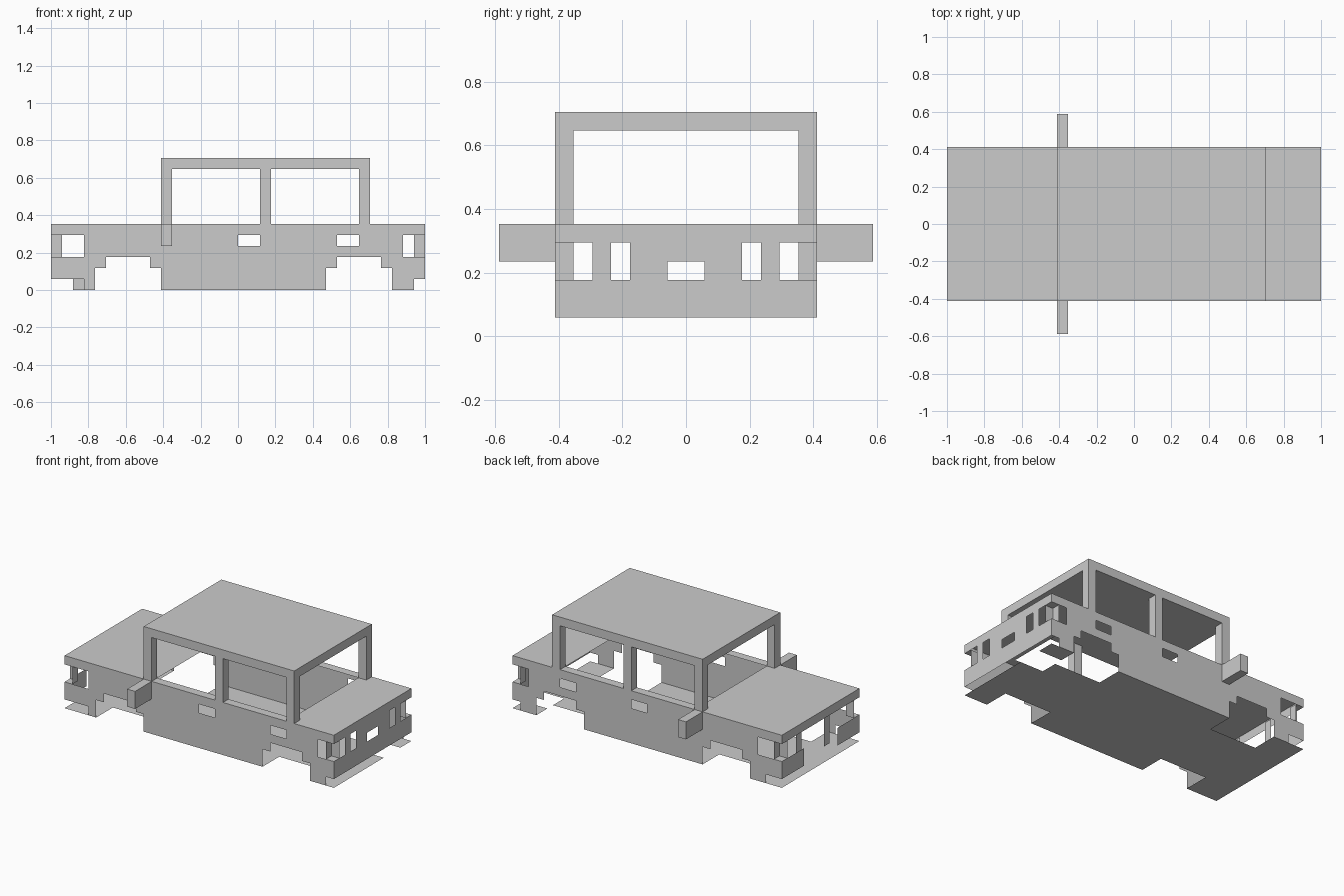
import bpy, bmesh
from mathutils import Vector

if "Cube" in bpy.data.objects:
    bpy.data.objects.remove(bpy.data.objects["Cube"])

U = 1 / 17  # one block of the model's grid


def finish(name, bm):
    bmesh.ops.remove_doubles(bm, verts=bm.verts, dist=1e-5)
    bmesh.ops.dissolve_limit(bm, angle_limit=0.01, verts=bm.verts, edges=bm.edges)
    mesh = bpy.data.meshes.new(name)
    bm.to_mesh(mesh)
    bm.free()
    ob = bpy.data.objects.new(name, mesh)
    bpy.context.collection.objects.link(ob)
    return ob


def panel(name, axis, pos, outer, holes=(), flip=False):
    """Thin sheet normal to an axis; outer and holes are (a0, a1, b0, b1) in blocks."""
    bm = bmesh.new()
    a0, a1, b0, b1 = outer
    for a in range(a0, a1):
        for b in range(b0, b1):
            if any(h[0] <= a < h[1] and h[2] <= b < h[3] for h in holes):
                continue
            pts = []
            for p, q in ((a, b), (a + 1, b), (a + 1, b + 1), (a, b + 1)):
                c = [p, q]
                c.insert(axis, pos)
                pts.append(bm.verts.new(Vector(c) * U))
            if flip:
                pts.reverse()
            bm.faces.new(pts)
    return finish(name, bm)


def box(name, x0, x1, y0, y1, z0, z1):
    bm = bmesh.new()
    bmesh.ops.create_cube(bm, size=1)
    for v in bm.verts:
        v.co = Vector(((x0, x1)[v.co.x > 0], (y0, y1)[v.co.y > 0],
                       (z0, z1)[v.co.z > 0])) * U
    return finish(name, bm)


# side walls with stepped wheel arches, door handles and corner lights cut out
arches = [(-13, -7, 0, 2), (-12, -8, 2, 3), (8, 14, 0, 2), (9, 13, 2, 3)]
side_holes = arches + [(0, 2, 4, 5), (9, 11, 4, 5), (15, 17, 3, 5),
                       (-17, -14, 3, 5), (16, 17, 0, 1)]
panel("side_wall_near", 1, -7, (-17, 17, 0, 6), side_holes + [(-17, -14, 0, 1)])
panel("side_wall_far", 1, 7, (-17, 17, 0, 6), side_holes + [(-17, -15, 0, 1)], True)

# tail end with lamp and plate openings
panel("tail_wall", 0, 17, (-7, 7, 1, 6),
      [(-7, -5, 3, 5), (5, 7, 3, 5), (-4, -3, 3, 5), (3, 4, 3, 5), (-1, 1, 3, 4)])

# nose end with wide grille opening
panel("nose_wall", 0, -17, (-7, 7, 1, 6), [(-7, 7, 3, 5), (-3, 3, 1, 3)], True)

# bonnet, boot lid and window sills in one deck
panel("deck", 2, 6, (-17, 17, -7, 7), [(-6, 11, -6, 6)])

# underside with wheel gaps
gaps = [(x0, x1, y, y + 3) for x0, x1 in ((-13, -7), (8, 14)) for y in (-7, 4)]
panel("floor", 2, 0, (-17, 17, -7, 7), gaps + [(14, 17, 2, 5)], True)

# roof slab
box("roof", -7, 12, -7, 7, 11, 12)

for s, label in ((-1, "near"), (1, "far")):
    y0, y1 = sorted((6 * s, 7 * s))
    # window pillars
    for x, part in ((-7, "front"), (2, "middle"), (11, "rear")):
        box(f"{part}_pillar_{label}", x, x + 1, y0, y1, 6, 11)
    # wing mirror
    m0, m1 = sorted((7 * s, 10 * s))
    box(f"mirror_{label}", -7, -6, m0, m1, 4, 6)
    # recessed corner notches at both ends
    for e, end in ((-1, "nose"), (1, "tail")):
        x0, x1 = sorted((16 * e, 17 * e))
        panel(f"{end}_notch_end_{label}", 0, 16 * e, (y0, y1, 3, 5), flip=e < 0)
        panel(f"{end}_notch_side_{label}", 1, 6 * s, (x0, x1, 3, 5), flip=s > 0)
        panel(f"{end}_notch_base_{label}", 2, 3, (x0, x1, y0, y1))
        panel(f"{end}_notch_top_{label}", 2, 5, (x0, x1, y0, y1), flip=True)
    # grille posts set back from the nose
    g0, g1 = sorted((2 * s, 3 * s))
    panel(f"grille_post_{label}", 0, -16, (g0, g1, 1, 5), flip=True)
